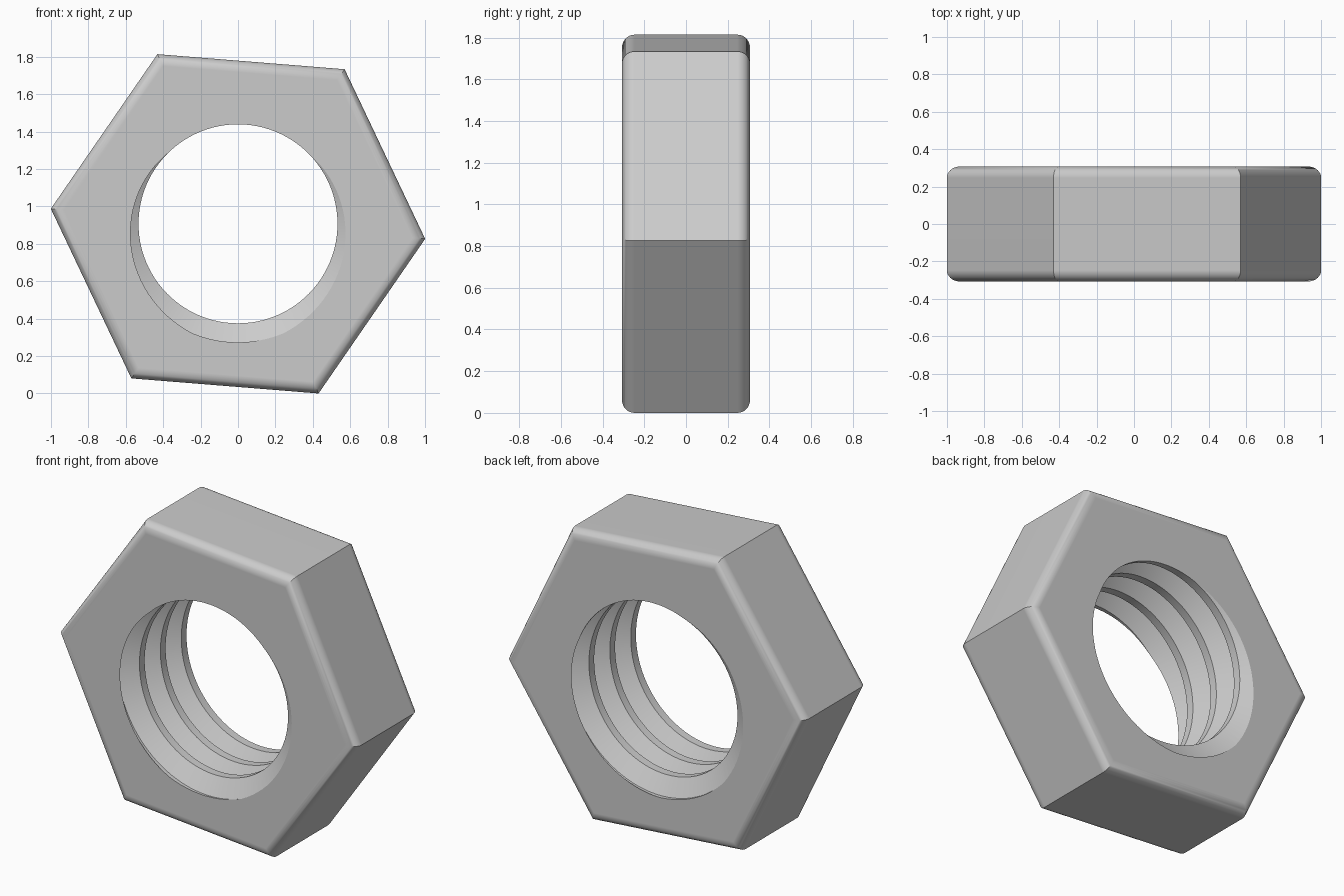
import bpy, bmesh, math
from mathutils import Matrix

HALF = 0.307            # half thickness along y
CENTRE_Z = 0.907
PITCH = 0.2
MINOR, MAJOR = 0.532, 0.634
STEPS, TURNS = 96, 7

cube = bpy.data.objects.get("Cube")
if cube:
    bpy.data.objects.remove(cube, do_unlink=True)

steel = bpy.data.materials.new("steel_grey")
steel.use_nodes = True
colour = (0.6, 0.6, 0.6, 1)
steel.diffuse_color = colour
steel.node_tree.nodes["Principled BSDF"].inputs["Base Color"].default_value = colour


def make_object(name, bm):
    bmesh.ops.recalc_face_normals(bm, faces=bm.faces)
    mesh = bpy.data.meshes.new(name)
    bm.to_mesh(mesh)
    bm.free()
    mesh.materials.append(steel)
    obj = bpy.data.objects.new(name, mesh)
    bpy.context.collection.objects.link(obj)
    return obj


# Hexagonal body: rounded rims, crisp corners
bm = bmesh.new()
rings = []
for y in (-HALF, HALF):
    angles = [math.radians(60 * i - 4.6) for i in range(6)]
    rings.append([bm.verts.new((1.004 * math.cos(a), y, CENTRE_Z + 1.004 * math.sin(a)))
                  for a in angles])
caps = [bm.faces.new(ring) for ring in rings]
for i in range(6):
    j = (i + 1) % 6
    bm.faces.new((rings[0][i], rings[0][j], rings[1][j], rings[1][i]))
rims = [e for cap in caps for e in cap.edges]
bmesh.ops.bevel(bm, geom=rims, offset=0.06, segments=8, profile=0.5, affect='EDGES')
nut = make_object("hex_nut", bm)

# Threaded core to subtract: trapezoid thread swept along a right-handed helix
bm = bmesh.new()
profile = [(-0.0625, MAJOR), (0.0625, MAJOR), (0.375, MINOR), (0.625, MINOR)]
columns = []
for k in range(STEPS):
    turn = k / STEPS
    a = math.radians(270) + math.tau * turn
    column = []
    for t in range(TURNS):
        for offset, r in profile:
            y = -HALF + PITCH * (t - 2 - turn + offset)
            column.append(bm.verts.new((r * math.cos(a), y, CENTRE_Z + r * math.sin(a))))
    columns.append(column)
count = len(columns[0])
for k in range(STEPS - 1):
    for j in range(count - 1):
        a, b = columns[k], columns[k + 1]
        bm.faces.new((a[j], b[j], b[j + 1], a[j + 1]))
last, first = columns[-1], columns[0]
for j in range(4, count - 1):
    bm.faces.new((last[j], first[j - 4], first[j - 3], last[j + 1]))
# The end of the last column joins the first column one pitch lower
open_edges = [e for e in bm.edges if e.is_boundary]
for side in (-1, 1):
    hub = bm.verts.new((0, side * 3 * PITCH, CENTRE_Z))
    for e in open_edges:
        if sum(v.co.y for v in e.verts) * side > 0:
            bm.faces.new((*e.verts, hub))
core = make_object("thread_cutter", bm)
core.hide_render = True

cut = nut.modifiers.new("thread", 'BOOLEAN')
cut.operation = 'DIFFERENCE'
cut.solver = 'EXACT'
cut.object = core
bpy.ops.object.select_all(action='DESELECT')
nut.select_set(True)
bpy.context.view_layer.objects.active = nut
bpy.ops.object.modifier_apply(modifier=cut.name)
bpy.data.objects.remove(core, do_unlink=True)

bpy.ops.object.shade_smooth_by_angle(angle=math.radians(30))
weighted = nut.modifiers.new("flat_faces", 'WEIGHTED_NORMAL')
weighted.keep_sharp = True
